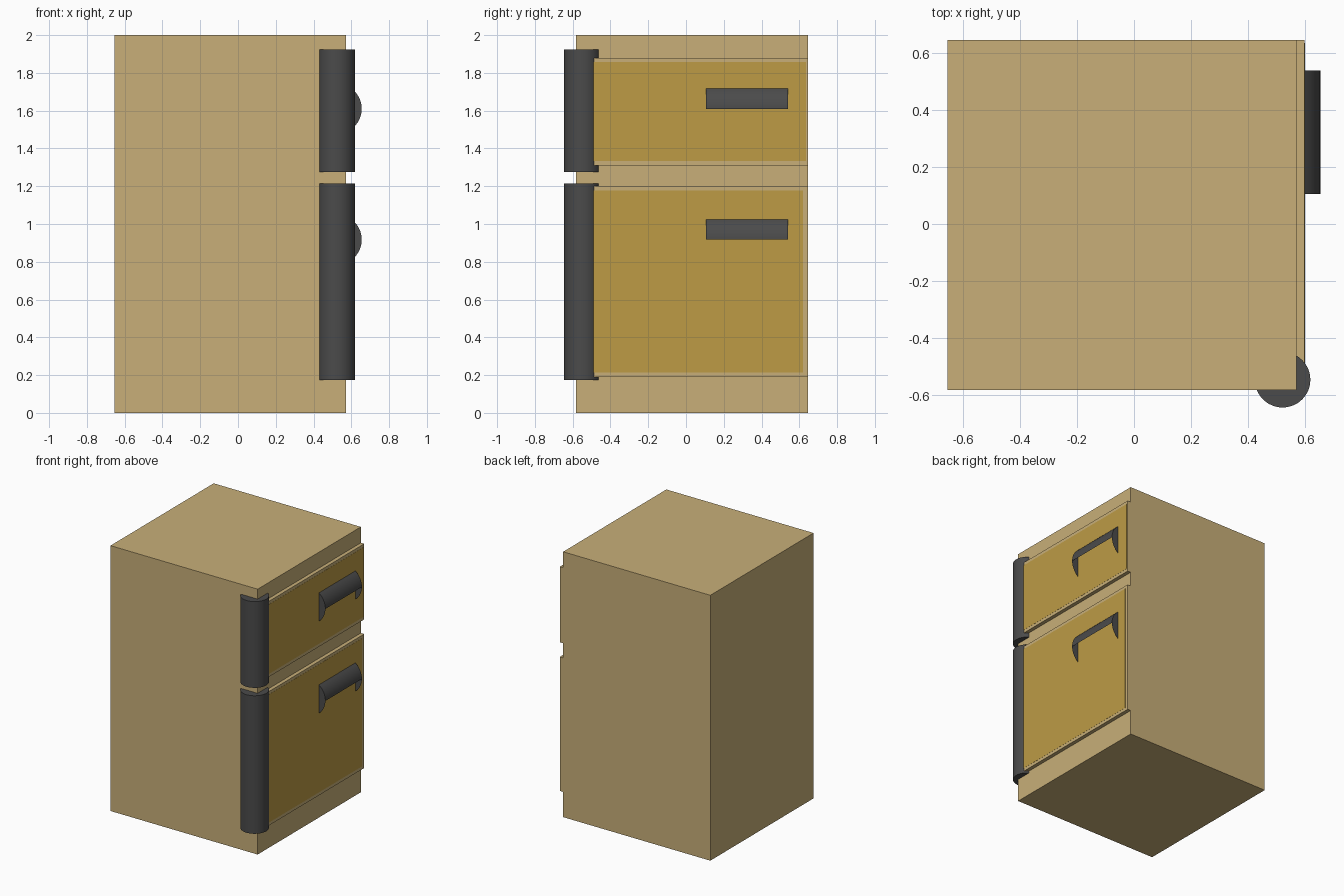
import bpy, bmesh, math

if "Cube" in bpy.data.objects:
    bpy.data.objects.remove(bpy.data.objects["Cube"])


def material(name, rgb):
    m = bpy.data.materials.new(name)
    m.diffuse_color = (*rgb, 1)
    m.use_nodes = True
    m.node_tree.nodes["Principled BSDF"].inputs["Base Color"].default_value = m.diffuse_color
    return m


WOOD = material("pale_wood", (0.58, 0.43, 0.19))
GOLD = material("golden_panel", (0.51, 0.33, 0.06))
DARK = material("dark_grey", (0.07, 0.07, 0.07))


def finish(name, bm, mat):
    me = bpy.data.meshes.new(name)
    bm.to_mesh(me)
    bm.free()
    ob = bpy.data.objects.new(name, me)
    bpy.context.collection.objects.link(ob)
    me.materials.append(mat)
    return ob


def smooth(ob):
    bpy.ops.object.select_all(action='DESELECT')
    ob.select_set(True)
    bpy.context.view_layer.objects.active = ob
    bpy.ops.object.shade_smooth_by_angle(angle=math.radians(35))


def box(name, x, y, z, mat):
    bm = bmesh.new()
    bmesh.ops.create_cube(bm, size=1)
    for v in bm.verts:
        for i, (lo, hi) in enumerate((x, y, z)):
            v.co[i] = lo if v.co[i] < 0 else hi
    return finish(name, bm, mat)


def post(name, z0, z1):
    bpy.ops.mesh.primitive_cylinder_add(vertices=48, radius=0.0975, depth=z1 - z0,
                                        location=(0.5225, -0.5475, (z0 + z1) / 2))
    ob = bpy.context.object
    ob.name = name
    ob.data.materials.append(DARK)
    smooth(ob)


def cup_handle(name, zc):
    # Open-bottomed shell: curved upper half with full-height end plates
    r, cx, half, n = 0.133, 0.522, math.radians(54), 16
    bm = bmesh.new()
    rows = []
    for y in (0.105, 0.54):
        rows.append([bm.verts.new((cx + r * math.cos(a), y, zc + r * math.sin(a)))
                     for a in (half * (2 * i / n - 1) for i in range(n + 1))])
    near, far = rows
    bm.faces.new(near)
    bm.faces.new(far[::-1])
    for i in range(n // 2, n):
        bm.faces.new((near[i], far[i], far[i + 1], near[i + 1]))
    smooth(finish(name, bm, DARK))


# Cabinet body
box("cabinet_body", (-0.655, 0.572), (-0.583, 0.646), (0, 2), WOOD)

# Two doors, each with coloured panel, hinge post and handle
for tag, door_z, panel_z, panel_end, post_z, handle_z in (
        ("upper", (1.31, 1.88), (1.333, 1.857), 0.636, (1.275, 1.925), 1.61),
        ("lower", (0.19, 1.20), (0.213, 1.178), 0.62, (0.175, 1.215), 0.917)):
    box(tag + "_door", (0.56, 0.60), (-0.54, 0.646), door_z, WOOD)
    box(tag + "_door_panel", (0.59, 0.601), (-0.53, panel_end), panel_z, GOLD)
    post(tag + "_hinge_post", *post_z)
    cup_handle(tag + "_handle", handle_z)
